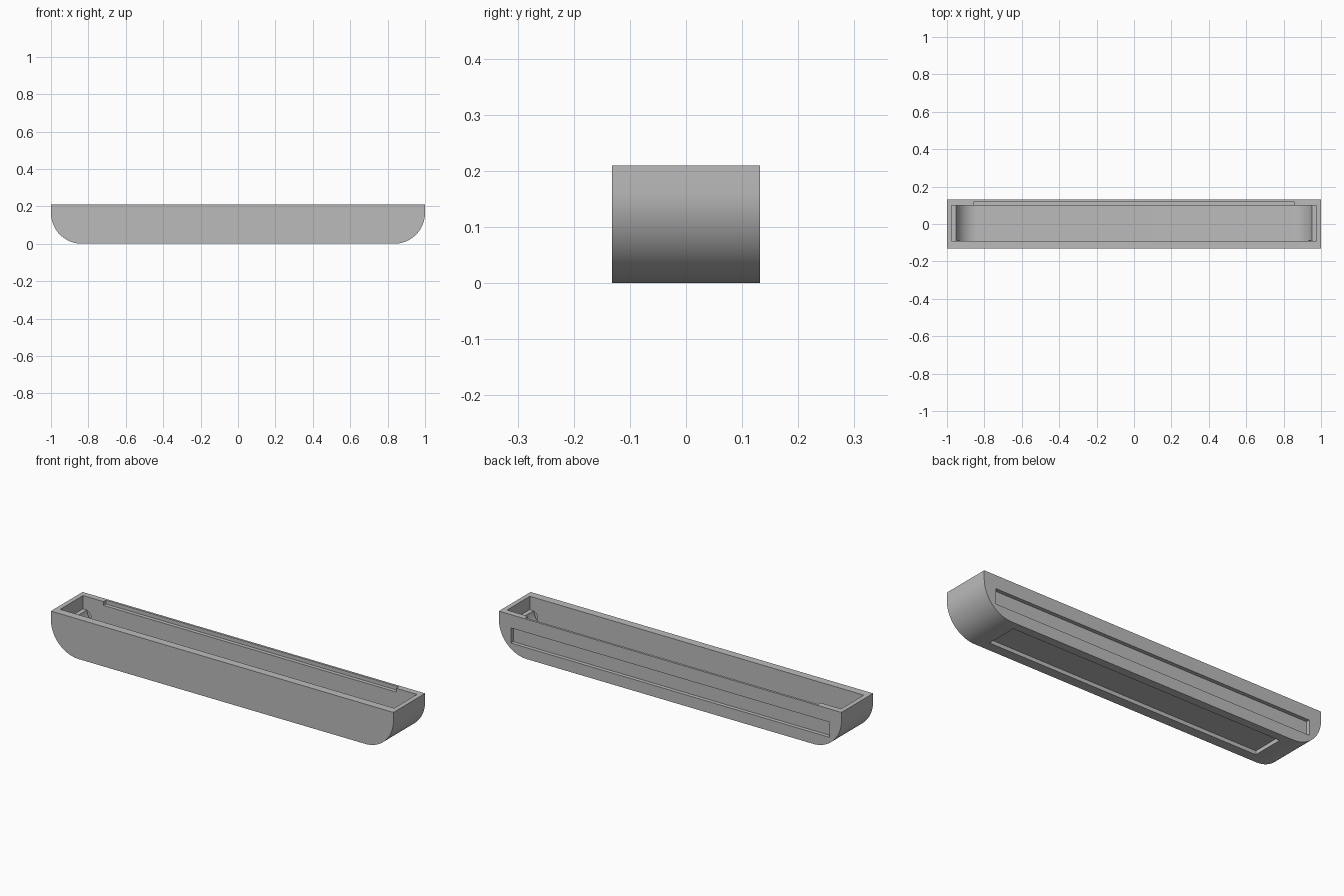
import bpy
import bmesh
from math import sin, cos, pi

old = bpy.data.objects.get("Cube")
if old:
    bpy.data.objects.remove(old, do_unlink=True)

HALF, DEPTH, HEIGHT = 1.0, 0.132, 0.21
BACK, FRONT = 0.10, -0.09          # inner faces of the long walls

grey = bpy.data.materials.new("plain_grey")
grey.use_nodes = True
colour = (0.5, 0.5, 0.5, 1)
grey.diffuse_color = colour
grey.node_tree.nodes["Principled BSDF"].inputs["Base Color"].default_value = colour


def hull_profile(half, bottom, top, radius, steps=20):
    """Tray outline in x-z with rounded lower corners."""
    right = []
    for i in range(steps + 1):
        a = pi / 2 * i / steps
        right.append((half - radius + radius * sin(a), bottom + radius - radius * cos(a)))
    right.append((half, top))
    return right + [(-x, z) for x, z in reversed(right)]


def extrude(name, outline, y0, y1):
    """Solid made by extruding an x-z outline along y."""
    bm = bmesh.new()
    face = bm.faces.new([bm.verts.new((x, y0, z)) for x, z in outline])
    out = bmesh.ops.extrude_face_region(bm, geom=[face])
    verts = [g for g in out["geom"] if isinstance(g, bmesh.types.BMVert)]
    bmesh.ops.translate(bm, verts=verts, vec=(0, y1 - y0, 0))
    bmesh.ops.recalc_face_normals(bm, faces=bm.faces)
    mesh = bpy.data.meshes.new(name)
    bm.to_mesh(mesh)
    bm.free()
    mesh.materials.append(grey)
    obj = bpy.data.objects.new(name, mesh)
    bpy.context.collection.objects.link(obj)
    return obj


def box(name, half, y0, y1, z0, z1):
    return extrude(name, [(-half, z0), (half, z0), (half, z1), (-half, z1)], y0, y1)


def disc(name, x, z, radius, y0, y1, sides=24):
    ring = [(x + radius * cos(2 * pi * i / sides), z + radius * sin(2 * pi * i / sides))
            for i in range(sides)]
    return extrude(name, ring, y0, y1)


# Outer body with rounded lower ends
tray = extrude("tray_body", hull_profile(HALF, 0, HEIGHT, 0.165), -DEPTH, DEPTH)

cutters = [
    # Cavity, with a ledge at each end
    extrude("cavity_cutter", hull_profile(0.955, 0.045, 0.3, 0.12), FRONT, BACK),
    box("upper_cavity_cutter", 0.975, FRONT, BACK, 0.14, 0.3),
    # Step along the inside of the back rim
    box("rim_step_cutter", 0.855, 0.05, 0.12, 0.19, 0.3),
    # Long panel recess in the back face
    box("back_recess_cutter", 0.93, 0.112, 0.2, 0.06, 0.14),
    # Panel recess underneath
    box("bottom_recess_cutter", 0.79, -0.08, 0.088, -0.1, 0.02),
]
# Round sockets in the long walls beside each end
for side in (-1, 1):
    cutters.append(disc("socket_cutter", side * 0.955, 0.11, 0.026, FRONT - 0.008, FRONT + 0.001))
    cutters.append(disc("socket_cutter", side * 0.955, 0.11, 0.026, BACK - 0.001, BACK + 0.008))

bpy.context.view_layer.objects.active = tray
for cutter in cutters:
    cutter.hide_render = True
    mod = tray.modifiers.new(cutter.name, "BOOLEAN")
    mod.operation = "DIFFERENCE"
    mod.solver = "EXACT"
    mod.object = cutter
    bpy.ops.object.modifier_apply(modifier=mod.name)
    bpy.data.objects.remove(cutter, do_unlink=True)

# Smooth the round ends, keep the edges sharp
bpy.ops.object.select_all(action="DESELECT")
tray.select_set(True)
bpy.ops.object.shade_smooth_by_angle(angle=pi / 6)
